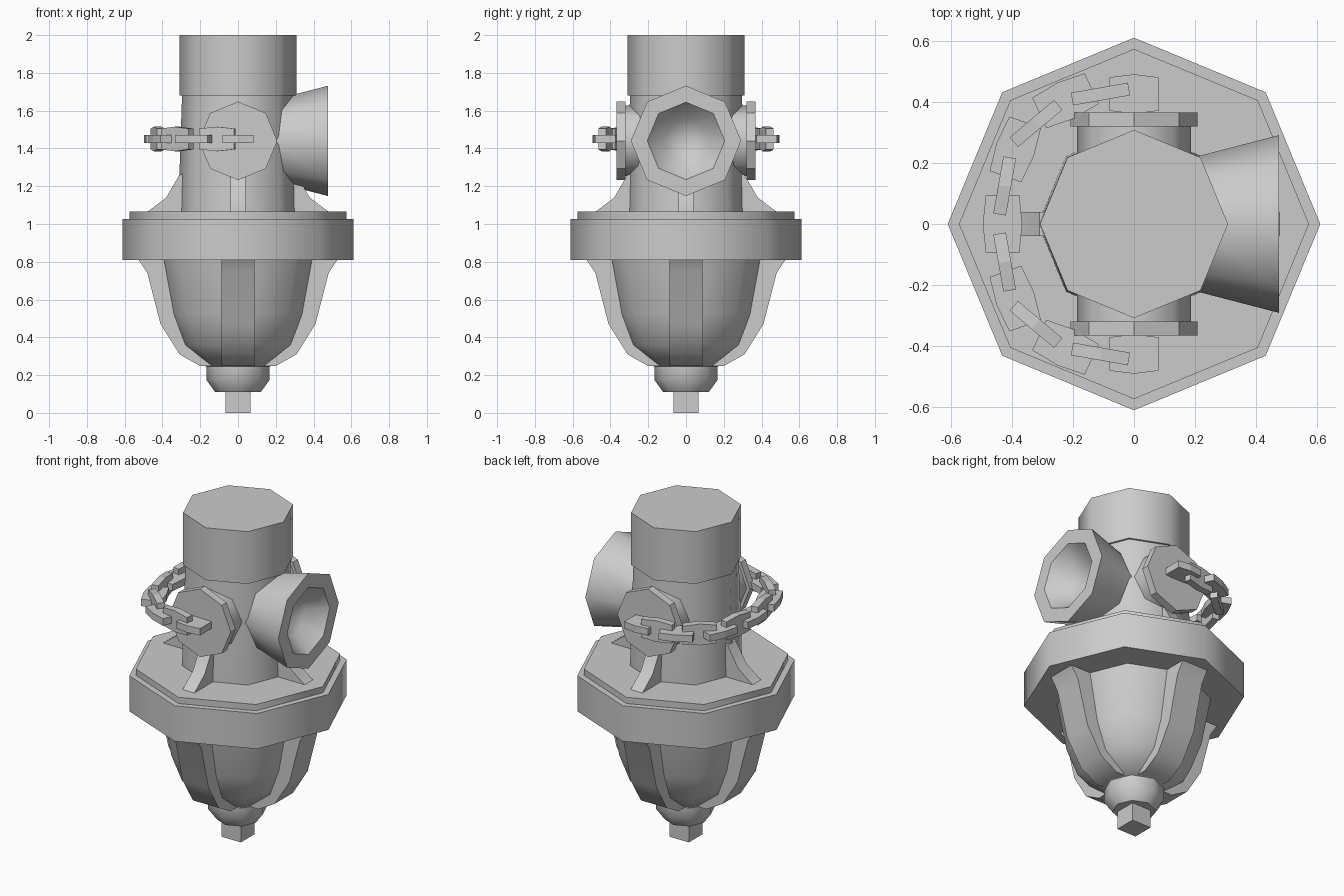
import bpy, bmesh, math
from mathutils import Matrix, Vector

cube = bpy.data.objects.get("Cube")
if cube:
    bpy.data.objects.remove(cube, do_unlink=True)

grey = bpy.data.materials.new("cast grey")
grey.use_nodes = True
colour = (0.6, 0.6, 0.6, 1)
grey.diffuse_color = colour
grey.node_tree.nodes["Principled BSDF"].inputs["Base Color"].default_value = colour


def finish(name, bm, matrix=Matrix(), smooth=50):
    """Turn a bmesh into a placed object with sharp edges kept."""
    bmesh.ops.recalc_face_normals(bm, faces=bm.faces)
    mesh = bpy.data.meshes.new(name)
    bm.to_mesh(mesh)
    bm.free()
    mesh.transform(matrix)
    mesh.materials.append(grey)
    obj = bpy.data.objects.new(name, mesh)
    bpy.context.collection.objects.link(obj)
    if smooth:
        bpy.ops.object.select_all(action="DESELECT")
        obj.select_set(True)
        bpy.context.view_layer.objects.active = obj
        bpy.ops.object.shade_smooth_by_angle(angle=math.radians(smooth))
    return obj


def lathe(name, profile, matrix=Matrix(), smooth=50, sides=8):
    """Stack (radius, height) rings about z; zero radius closes to a point."""
    bm = bmesh.new()
    rings = []
    for r, z in profile:
        if r == 0:
            rings.append([bm.verts.new((0, 0, z))] * sides)
        else:
            turn = [math.tau * i / sides for i in range(sides)]
            rings.append([bm.verts.new((r * math.cos(a), r * math.sin(a), z)) for a in turn])
    for low, high in zip(rings, rings[1:]):
        for i in range(sides):
            j = (i + 1) % sides
            bm.faces.new(list(dict.fromkeys((low[i], low[j], high[j], high[i]))))
    for ring, r in ((rings[0], profile[0][0]), (rings[-1], profile[-1][0])):
        if r:
            bm.faces.new(ring)
    return finish(name, bm, matrix, smooth)


def plate(name, outline, thickness, matrix=Matrix(), smooth=0):
    """Extrude an xz outline along y, centred on y = 0."""
    bm = bmesh.new()
    face = bm.faces.new([bm.verts.new((x, -thickness / 2, z)) for x, z in outline])
    out = bmesh.ops.extrude_face_region(bm, geom=[face])["geom"]
    bmesh.ops.translate(bm, vec=(0, thickness, 0),
                        verts=[v for v in out if isinstance(v, bmesh.types.BMVert)])
    return finish(name, bm, matrix, smooth)


# Square operating nut, knob and ribbed bowl
bm = bmesh.new()
bmesh.ops.create_cube(bm, size=0.13)
finish("square_nut", bm, Matrix.Translation((0, 0, 0.065)), 0)
lathe("knob", [(0.12, 0.11), (0.168, 0.175), (0.168, 0.25)])
lathe("bowl", [(0.17, 0.245), (0.315, 0.36), (0.375, 0.52), (0.43, 0.82)])

# Wide flange with a raised step
lathe("flange", [(0.612, 0.81), (0.612, 1.027)])
lathe("flange_step", [(0.575, 1.02), (0.575, 1.065)])

# Barrel and its end section
lathe("barrel", [(0.315, 1.06), (0.31, 1.27), (0.296, 1.69)])
lathe("barrel_end", [(0.309, 1.68), (0.309, 2.0)])

# Four bowl ribs and four gussets
rib = [(0.1, 0.248), (0.2, 0.248), (0.31, 0.31), (0.41, 0.47), (0.48, 0.74),
       (0.53, 0.815), (0.3, 0.815), (0.25, 0.4)]
gusset = [(0.25, 1.06), (0.485, 1.06), (0.38, 1.14), (0.31, 1.26), (0.25, 1.28)]
for i in range(4):
    spin = Matrix.Rotation(i * math.pi / 2, 4, "Z")
    plate(f"bowl_rib_{i + 1}", rib, 0.176, spin, 40)
    plate(f"gusset_{i + 1}", gusset, 0.08, spin, 40)

# Flared main outlet with a dished mouth
axis_z = 1.44
to_x = Matrix.Translation((0, 0, axis_z)) @ Matrix.Rotation(math.pi / 2, 4, "Y")
lathe("main_outlet", [(0.215, 0.18), (0.292, 0.477), (0.205, 0.477),
                      (0.12, 0.37), (0, 0.32)], to_x)

# Capped side outlets
for side, sign in (("front", 1), ("back", -1)):
    to_y = Matrix.Translation((0, 0, axis_z)) @ Matrix.Rotation(sign * math.pi / 2, 4, "X")
    lathe(f"{side}_outlet_neck", [(0.187, 0.1), (0.187, 0.33)], to_y)
    lathe(f"{side}_outlet_cap", [(0.208, 0.32), (0.208, 0.367)], to_y, 30)

# Chain of alternating flat and upright links around the right side
link = [(-0.095, -0.055), (0, -0.065), (0.095, -0.055),
        (0.095, 0.055), (0, 0.065), (-0.095, 0.055)]
half = [(0, 0.427, 0), (-0.11, 0.427, 10), (-0.225, 0.405, 25), (-0.322, 0.33, 40),
        (-0.39, 0.245, 70), (-0.425, 0.125, 80)]
path = half + [(-0.432, 0, 90)] + [(x, -y, -a) for x, y, a in reversed(half)]
for i, (x, y, angle) in enumerate(path):
    place = Matrix.Translation((x, y, 1.45)) @ Matrix.Rotation(math.radians(angle), 4, "Z")
    if i % 2 == 0:
        place = place @ Matrix.Rotation(math.pi / 2, 4, "X")
    shape = link
    if i in (0, len(path) - 1):
        shape = [(px * 0.85, pz) for px, pz in link]
    plate(f"chain_link_{i + 1}", shape, 0.042, place)
